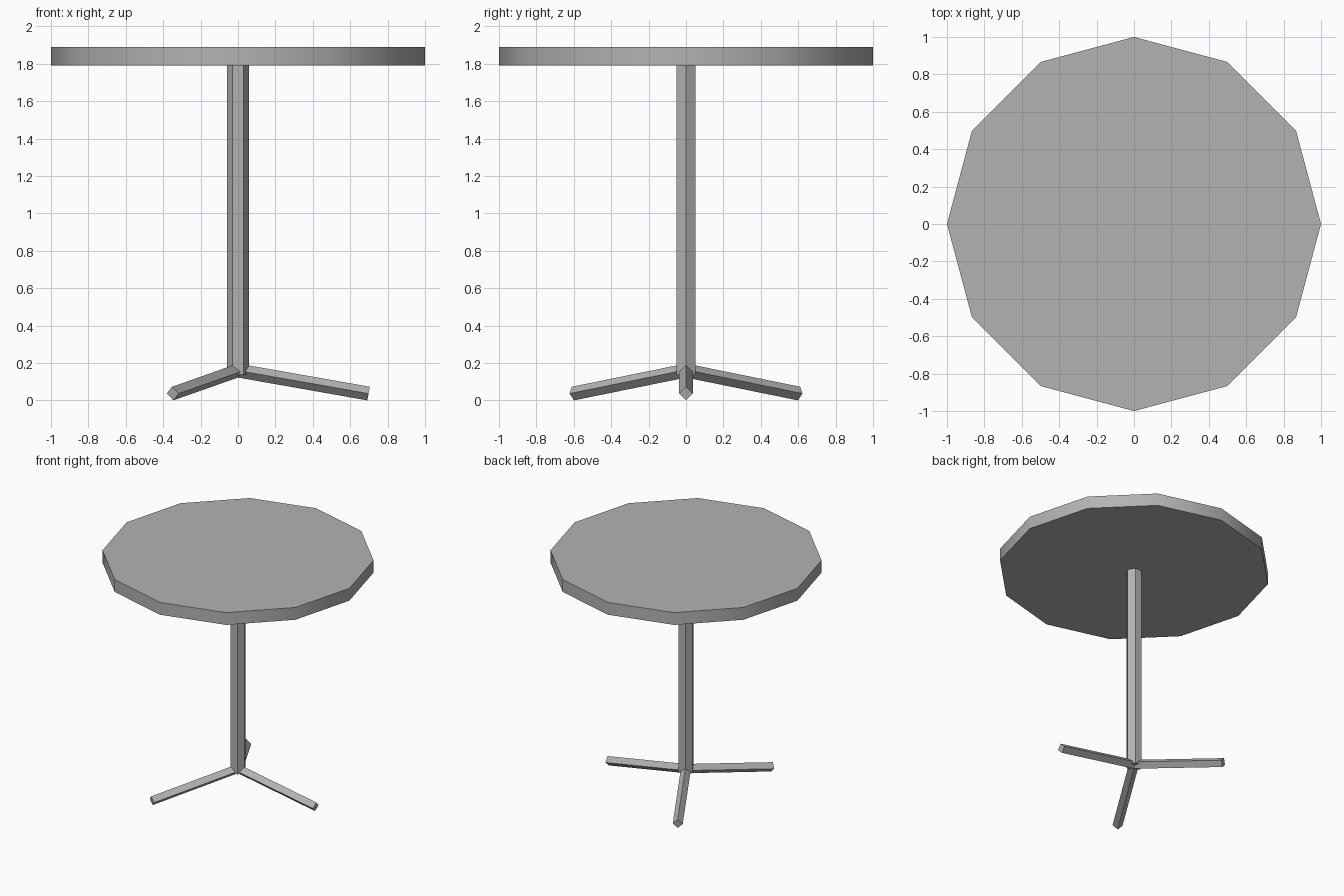
import bpy
from math import radians, cos, sin
from mathutils import Vector

cube = bpy.data.objects.get("Cube")
if cube:
    bpy.data.objects.remove(cube, do_unlink=True)

# Single grey finish
grey = bpy.data.materials.new("plain_grey")
grey.use_nodes = True
colour = (0.45, 0.45, 0.44, 1)
grey.diffuse_color = colour
grey.node_tree.nodes["Principled BSDF"].inputs["Base Color"].default_value = colour


def prism(name, sides, radius, start, end, roll=0):
    """Regular prism running from start to end, turned by roll about its axis."""
    start, end = Vector(start), Vector(end)
    axis = end - start
    bpy.ops.mesh.primitive_cylinder_add(
        vertices=sides, radius=radius, depth=axis.length, location=(start + end) / 2)
    obj = bpy.context.object
    obj.name = name
    turn = axis.to_track_quat("Z", "Y").to_matrix().to_4x4()
    obj.rotation_euler = turn.to_euler()
    obj.data.transform(Vector((0, 0, 1)).to_track_quat("Z", "Y").to_matrix().to_4x4())
    obj.rotation_euler.rotate_axis("Z", roll)
    obj.data.materials.append(grey)
    bpy.ops.object.shade_smooth_by_angle(angle=radians(40))
    return obj


# Twelve-sided top and six-sided post
prism("table_top", 12, 1.0, (0, 0, 1.79), (0, 0, 1.89))
prism("post", 6, 0.06, (0, 0, 0.14), (0, 0, 1.79), radians(30))

# Three splayed legs with a diamond section
for i, name in enumerate(("left_leg", "back_right_leg", "front_right_leg")):
    a = radians(120 * i)
    prism(name, 4, 0.037, (0, 0, 0.16), (0.698 * cos(a), 0.698 * sin(a), 0.037))
